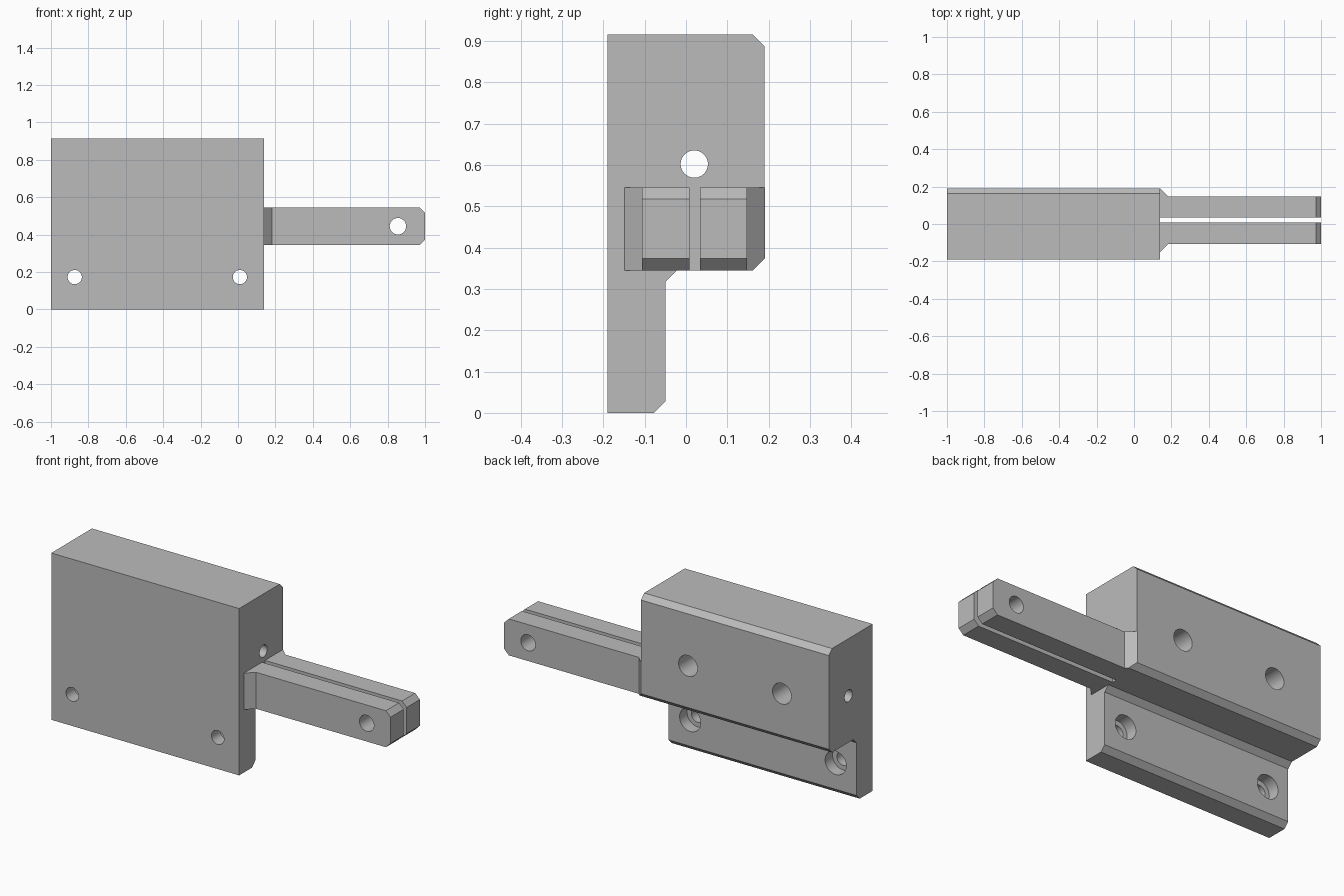
import bpy, bmesh, math
from mathutils import Matrix, Vector

cube = bpy.data.objects.get("Cube")
if cube:
    bpy.data.objects.remove(cube, do_unlink=True)

grey = bpy.data.materials.new("machined grey")
grey.use_nodes = True
COLOUR = (0.5, 0.5, 0.5, 1)
grey.diffuse_color = COLOUR
grey.node_tree.nodes["Principled BSDF"].inputs["Base Color"].default_value = COLOUR


def add_object(name, bm):
    bmesh.ops.recalc_face_normals(bm, faces=bm.faces[:])
    mesh = bpy.data.meshes.new(name)
    bm.to_mesh(mesh)
    bm.free()
    mesh.materials.append(grey)
    obj = bpy.data.objects.new(name, mesh)
    bpy.context.collection.objects.link(obj)
    return obj


def prism(points, depth):
    """Extrude a closed outline along a vector."""
    bm = bmesh.new()
    face = bm.faces.new([bm.verts.new(p) for p in points])
    ext = bmesh.ops.extrude_face_region(bm, geom=[face])
    verts = [g for g in ext["geom"] if isinstance(g, bmesh.types.BMVert)]
    bmesh.ops.translate(bm, verts=verts, vec=depth)
    return bm


def slice_off(bm, point, normal):
    """Cut away the side the normal points to and cap the cut."""
    geom = bm.verts[:] + bm.edges[:] + bm.faces[:]
    cut = bmesh.ops.bisect_plane(bm, geom=geom, plane_co=point,
                                 plane_no=Vector(normal).normalized(), clear_outer=True)
    edges = [g for g in cut["geom_cut"] if isinstance(g, bmesh.types.BMEdge)]
    if edges:
        bmesh.ops.holes_fill(bm, edges=edges)


def drill(obj, start, end, radius):
    """Bore a round hole between two points."""
    a, b = Vector(start), Vector(end)
    bm = bmesh.new()
    turn = (b - a).to_track_quat('Z', 'Y').to_matrix().to_4x4()
    bmesh.ops.create_cone(bm, cap_ends=True, segments=48, radius1=radius, radius2=radius,
                          depth=(b - a).length, matrix=Matrix.Translation((a + b) / 2) @ turn)
    cutter = add_object("drill_cutter", bm)
    cutter.hide_render = True
    mod = obj.modifiers.new("hole", 'BOOLEAN')
    mod.operation, mod.solver, mod.object = 'DIFFERENCE', 'EXACT', cutter
    select(obj)
    bpy.ops.object.modifier_apply(modifier=mod.name)
    bpy.data.objects.remove(cutter, do_unlink=True)


def select(obj):
    bpy.ops.object.select_all(action='DESELECT')
    obj.select_set(True)
    bpy.context.view_layer.objects.active = obj


LEFT, RIGHT = -1.0, 0.14      # block ends
FRONT, BACK = -0.19, 0.19     # block faces
LOW, HIGH = 0.345, 0.545      # arm underside and top
TIP, C = 1.0, 0.028           # arm end and chamfer size

# Stepped block with chamfered back edges
profile = [(FRONT, 0), (-0.05 - C, 0), (-0.05, C), (-0.05, LOW - C), (-0.05 + C, LOW),
           (BACK - C, LOW), (BACK, LOW + C), (BACK, 0.915 - C), (BACK - C, 0.915), (FRONT, 0.915)]
block = add_object("mounting_block",
                   prism([(LEFT, y, z) for y, z in profile], (RIGHT - LEFT, 0, 0)))

# Counterbored screw holes through the lower flange
for x in (-0.873, 0.01):
    drill(block, (x, -0.3, 0.173), (x, 0.0, 0.173), 0.038)
    drill(block, (x, -0.115, 0.173), (x, 0.0, 0.173), 0.064)

# Blind holes in the back, and the long bore from end to end
for x in (-0.715, -0.145):
    drill(block, (x, -0.04, 0.602), (x, 0.3, 0.602), 0.057)
drill(block, (LEFT - 0.1, 0.02, 0.602), (RIGHT + 0.1, 0.02, 0.602), 0.033)

# Two parallel prongs flaring into the block
MID = 0.021
prongs = []
for name, side in (("front_prong", -1), ("rear_prong", 1)):
    plan = [(RIGHT, 0.013), (TIP, 0.013), (TIP, 0.127), (RIGHT + 0.043, 0.127), (RIGHT, 0.17)]
    bm = prism([(x, MID + side * y, LOW) for x, y in plan], (0, 0, HIGH - LOW))
    slice_off(bm, (TIP, 0, HIGH - C), (1, 0, 1))
    slice_off(bm, (TIP, 0, LOW + C), (1, 0, -1))
    slice_off(bm, (0, BACK, LOW + C), (0, 1, -1))
    prong = add_object(name, bm)
    drill(prong, (0.855, -0.3, 0.445), (0.855, 0.3, 0.445), 0.044)
    prongs.append(prong)

# Smooth bores, crisp edges
for obj in [block] + prongs:
    select(obj)
    bpy.ops.object.shade_smooth_by_angle(angle=math.radians(30))
